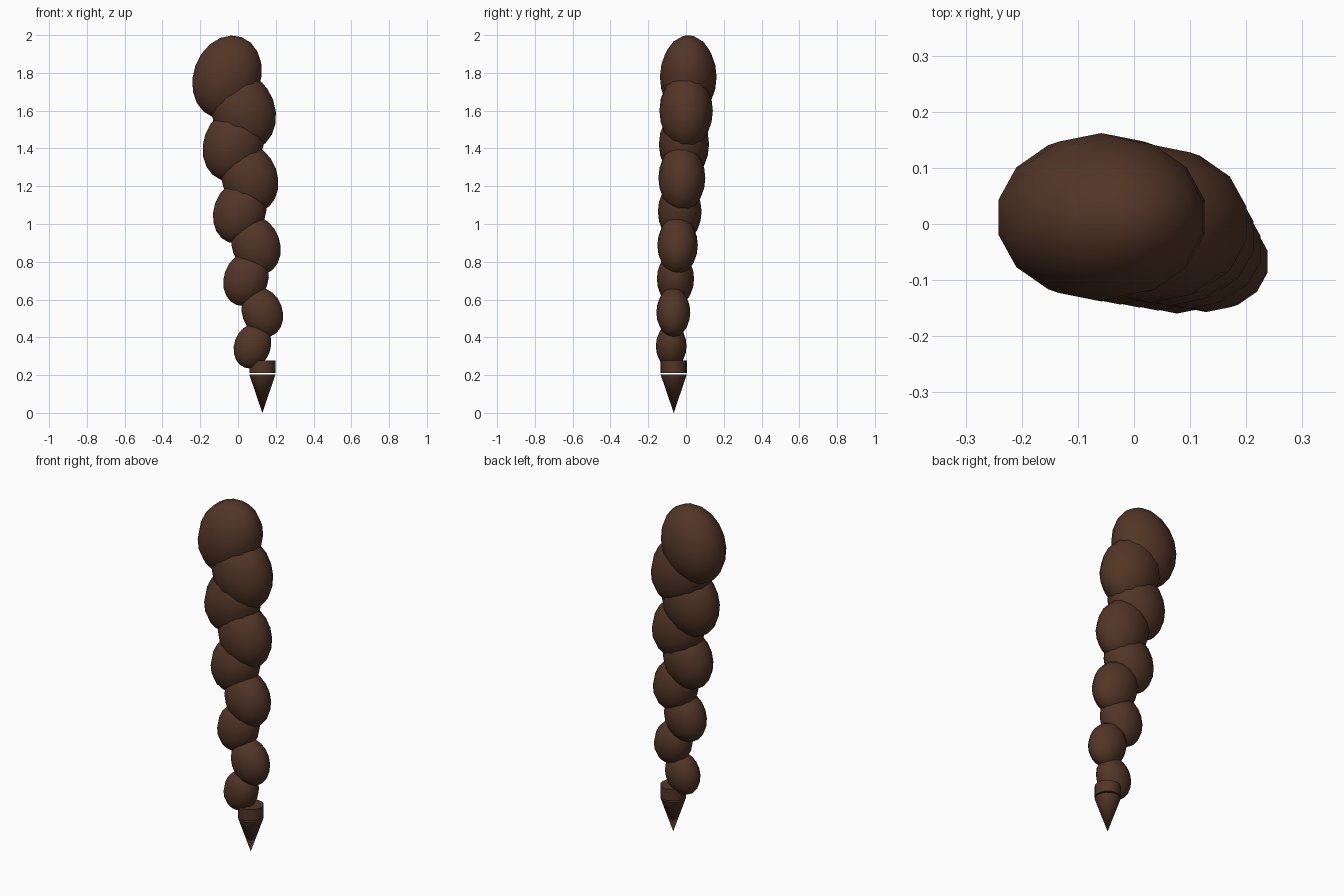
import bpy
from math import radians

if "Cube" in bpy.data.objects:
    bpy.data.objects.remove(bpy.data.objects["Cube"])

brown = bpy.data.materials.new("dark_brown")
brown.diffuse_color = (0.085, 0.036, 0.02, 1)
brown.use_nodes = True
brown.node_tree.nodes["Principled BSDF"].inputs["Base Color"].default_value = brown.diffuse_color


def finish(name, angle):
    ob = bpy.context.object
    ob.name = name
    ob.data.materials.append(brown)
    bpy.ops.object.shade_smooth_by_angle(angle=radians(angle))
    return ob


# Body: nine tilted egg-shaped segments, zigzagging and shrinking downwards
for i in range(9):
    side = i % 2
    r = 0.150 - 0.0086 * i
    x = -0.058 + 0.0168 * i + 0.069 * side
    bpy.ops.mesh.primitive_uv_sphere_add(
        segments=14, ring_count=10, radius=1,
        location=(x, 0.012 - 0.0113 * i, 1.778 - 0.178 * i),
        rotation=(0, radians(-20 if side else 20), 0))
    ob = bpy.context.object
    ob.scale = (1.22 * r, r, 1.5 * r)
    finish(f"body_segment_{i + 1}", 60)

# Collar just above the point
bpy.ops.mesh.primitive_cylinder_add(
    vertices=16, radius=0.069, depth=0.068, location=(0.129, -0.065, 0.244))
finish("collar", 40)

# Downward spike, tip on the ground, with a thin gap under the collar
bpy.ops.mesh.primitive_cone_add(
    vertices=16, radius1=0, radius2=0.069, depth=0.202,
    location=(0.129, -0.065, 0.101))
finish("spike_tip", 40)
